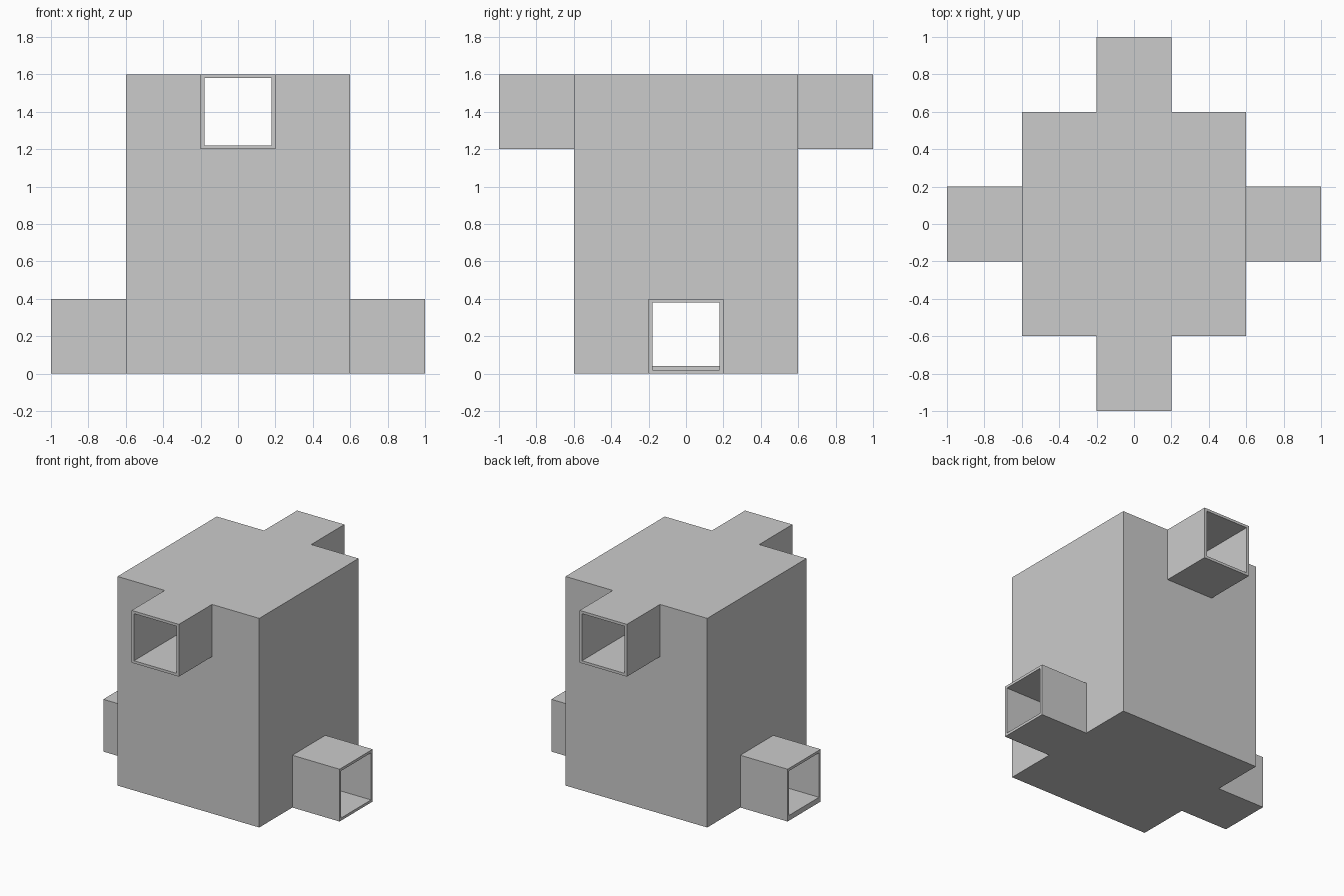
import bpy

if "Cube" in bpy.data.objects:
    bpy.data.objects.remove(bpy.data.objects["Cube"])


def box(name, lo, hi):
    """Axis-aligned box between two corners."""
    centre = [(a + b) / 2 for a, b in zip(lo, hi)]
    bpy.ops.mesh.primitive_cube_add(size=1, location=centre)
    ob = bpy.context.object
    ob.name = name
    ob.scale = [b - a for a, b in zip(lo, hi)]
    bpy.ops.object.transform_apply(location=True, rotation=True, scale=True)
    return ob


def combine(target, tool, operation):
    """Apply a boolean and discard the tool."""
    mod = target.modifiers.new(operation.lower(), 'BOOLEAN')
    mod.operation = operation
    mod.solver = 'EXACT'
    mod.object = tool
    bpy.context.view_layer.objects.active = target
    bpy.ops.object.modifier_apply(modifier=mod.name)
    bpy.data.objects.remove(tool, do_unlink=True)


W = 0.02  # duct wall thickness

# Main block
body = box("duct_junction_body", (-0.6, -0.6, 0), (0.6, 0.6, 1.6))

# Square ducts: upper pair front to back, lower pair side to side
combine(body, box("upper_duct", (-0.2, -1, 1.2), (0.2, 1, 1.6)), 'UNION')
combine(body, box("lower_duct", (-1, -0.2, 0), (1, 0.2, 0.4)), 'UNION')

# Upper passage
combine(body, box("upper_passage", (-0.2 + W, -1.1, 1.2 + W),
                  (0.2 - W, 1.1, 1.6 - W)), 'DIFFERENCE')

# Lower passage, with a slightly raised floor towards the left mouth
combine(body, box("lower_passage", (-1.1, -0.2 + W, 2 * W),
                  (1.1, 0.2 - W, 0.4 - W)), 'DIFFERENCE')
combine(body, box("lower_floor_step", (-0.6, -0.2 + W, W),
                  (1.1, 0.2 - W, 0.2)), 'DIFFERENCE')
